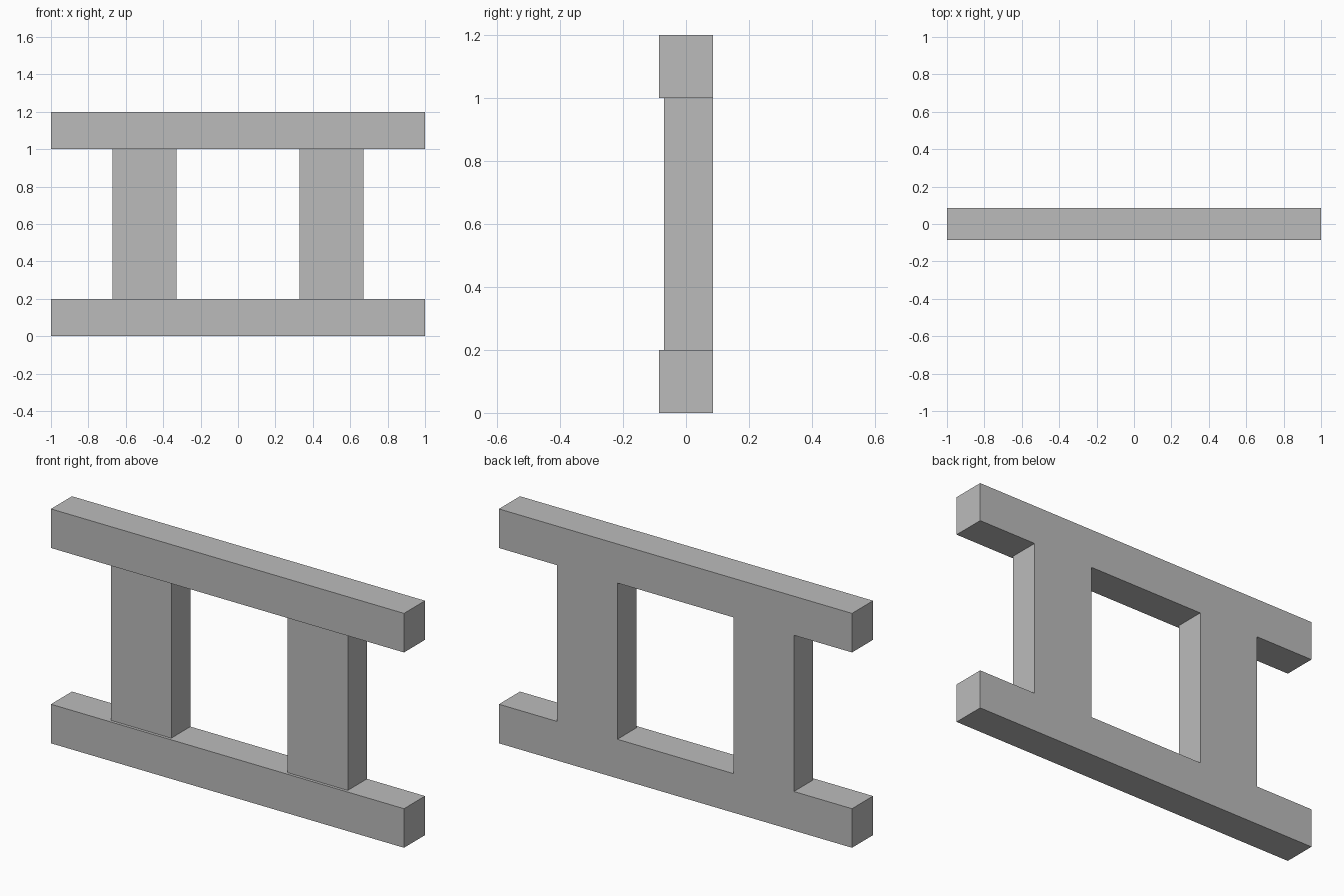
import bpy

cube = bpy.data.objects.get("Cube")
if cube:
    bpy.data.objects.remove(cube, do_unlink=True)

# Single plain grey finish
grey = bpy.data.materials.new("plain_grey")
grey.use_nodes = True
colour = (0.5, 0.5, 0.5, 1)
grey.diffuse_color = colour
grey.node_tree.nodes["Principled BSDF"].inputs["Base Color"].default_value = colour


def box(name, low, high):
    """Add a box spanning two opposite corners."""
    centre = [(a + b) / 2 for a, b in zip(low, high)]
    size = [b - a for a, b in zip(low, high)]
    bpy.ops.mesh.primitive_cube_add(size=1, location=centre)
    part = bpy.context.object
    part.name = name
    part.scale = size
    bpy.ops.object.transform_apply(location=False, rotation=False, scale=True)
    part.data.materials.append(grey)


BACK = 0.085
RAIL = 0.2
HEIGHT = 1.2

# Long horizontal rails
box("bottom_rail", (-1, -BACK, 0), (1, BACK, RAIL))
box("top_rail", (-1, -BACK, HEIGHT - RAIL), (1, BACK, HEIGHT))

# Upright posts, flush with the rails at the back and slightly recessed in front
for name, x in (("right_post", -0.5), ("left_post", 0.5)):
    box(name, (x - 0.171, -0.07, RAIL), (x + 0.171, BACK, HEIGHT - RAIL))
